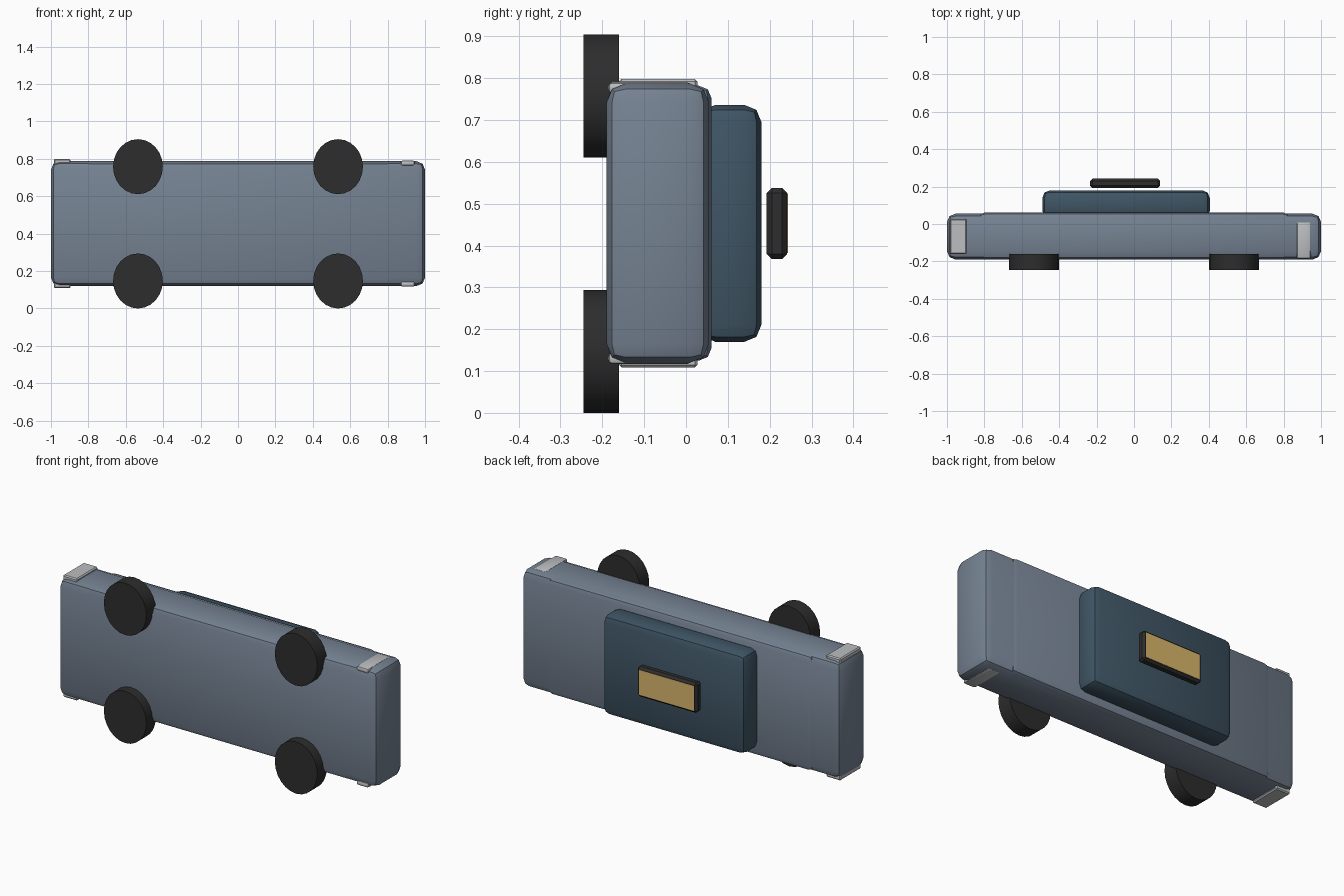
import bpy, math
from mathutils import Matrix, Vector

if "Cube" in bpy.data.objects:
    bpy.data.objects.remove(bpy.data.objects["Cube"])


def material(name, rgb):
    m = bpy.data.materials.new(name)
    m.diffuse_color = (*rgb, 1)
    m.use_nodes = True
    m.node_tree.nodes["Principled BSDF"].inputs["Base Color"].default_value = m.diffuse_color
    return m


BLUE = material("slate blue paint", (0.18, 0.225, 0.29))
NAVY = material("dark teal", (0.049, 0.09, 0.128))
BLACK = material("black rubber", (0.026, 0.026, 0.026))
SILVER = material("light grey", (0.5, 0.51, 0.52))
GOLD = material("gold panel", (0.70, 0.47, 0.15))


def finish(ob, name, mat, bevel=0, segments=2):
    ob.name = name
    ob.data.materials.append(mat)
    if bevel:
        mod = ob.modifiers.new("bevel", 'BEVEL')
        mod.width = bevel
        mod.segments = segments
        bpy.ops.object.modifier_apply(modifier=mod.name)
    bpy.ops.object.shade_smooth_by_angle(angle=math.radians(30))
    return ob


def box(name, mat, x, y, z, bevel=0, segments=2):
    """Box from (min, max) ranges on each axis, with rounded edges."""
    bpy.ops.mesh.primitive_cube_add(size=1)
    ob = bpy.context.object
    size = [r[1] - r[0] for r in (x, y, z)]
    mid = Vector([(r[0] + r[1]) / 2 for r in (x, y, z)])
    ob.data.transform(Matrix.Translation(mid) @ Matrix.Diagonal((*size, 1)))
    return finish(ob, name, mat, bevel, segments)


MID_Z = 0.4535

# Long body with a slightly prouder middle section
box("body", BLUE, (-1, 1), (-0.19, 0.055), (0.12, 0.787), 0.045)
box("body_middle", BLUE, (-0.83, 0.83), (-0.187, 0.061), (0.125, 0.782), 0.03)

# Cabin
box("cabin", NAVY, (-0.49, 0.405), (0.03, 0.18), (0.17, 0.736), 0.04)

# Roof sign with its coloured panel
box("roof_sign", BLACK, (-0.235, 0.14), (0.193, 0.242), (0.368, 0.538), 0.012, 1)
box("sign_panel", GOLD, (-0.221, 0.126), (0.238, 0.2435), (0.382, 0.524))

# Corner lamps, mirrored across the body
for side, s in (("upper", 1), ("lower", -1)):
    def span(a, b):
        return tuple(sorted((MID_Z + s * a, MID_Z + s * b)))
    box(side + "_tail_lamp", SILVER, (-0.985, -0.895), (-0.16, 0.027),
        span(0.30, 0.345), 0.006, 1)
    box(side + "_head_lamp", SILVER, (0.87, 0.945), (-0.186, 0.012),
        span(0.31, 0.337), 0.01)

# Wheels
for end, x in (("rear", -0.535), ("front", 0.535)):
    for side, z in (("upper", 0.758), ("lower", 0.147)):
        bpy.ops.mesh.primitive_cylinder_add(vertices=24, radius=1, depth=1)
        ob = bpy.context.object
        ob.data.transform(Matrix.Translation((x, -0.2025, z))
                          @ Matrix.Diagonal((0.133, 0.085, 0.147, 1))
                          @ Matrix.Rotation(math.pi / 2, 4, 'X'))
        finish(ob, f"{end}_{side}_wheel", BLACK)
